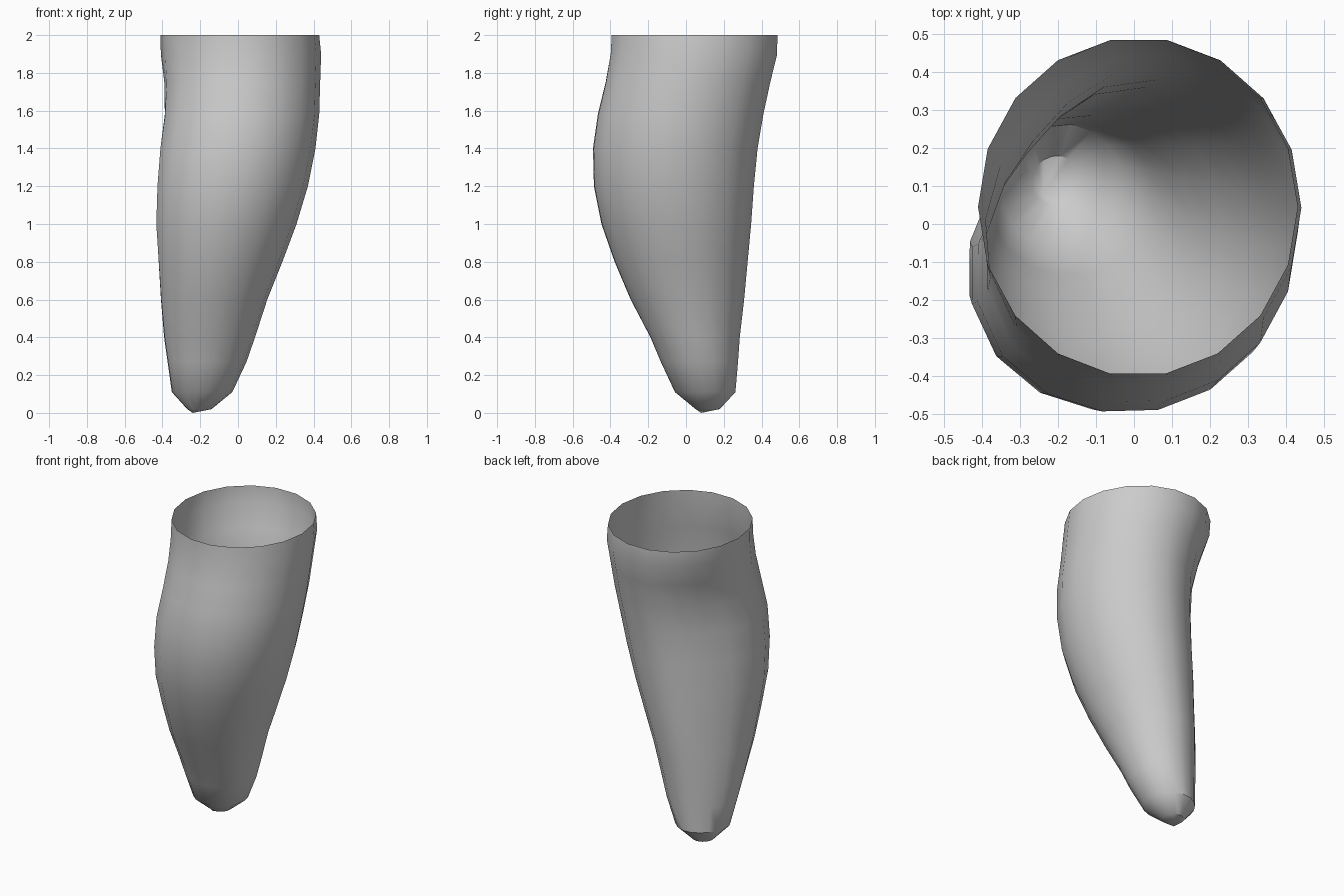
import bpy
import bmesh
import math

cube = bpy.data.objects.get("Cube")
if cube:
    bpy.data.objects.remove(cube, do_unlink=True)

# Plain grey material
grey = bpy.data.materials.new("light_grey")
grey.use_nodes = True
colour = (0.6, 0.6, 0.6, 1)
grey.diffuse_color = colour
grey.node_tree.nodes["Principled BSDF"].inputs["Base Color"].default_value = colour

# Cross-sections: height, left edge, right edge, front edge, back edge, hollow
SECTIONS = [
    (2.00, -.41, .43, -.40, .49, 0),
    (1.90, -.41, .44, -.405, .49, .01),
    (1.75, -.40, .435, -.43, .455, .08),
    (1.58, -.405, .43, -.47, .42, .14),
    (1.40, -.43, .41, -.495, .39, .16),
    (1.20, -.445, .37, -.49, .37, .16),
    (1.00, -.45, .31, -.45, .355, .16),
    (.80, -.435, .235, -.38, .335, .15),
    (.60, -.42, .155, -.295, .315, .14),
    (.40, -.40, .09, -.19, .29, .12),
    (.27, -.38, .045, -.135, .28, .11),
    (.11, -.355, -.03, -.06, .265, .10),
    (.02, -.27, -.14, .05, .18, .05),
]
SIDES = 18


def add_ring(bm, z, x0, x1, y0, y1, hollow):
    """Oval ring, pressed in at the back corner and fuller at the front corner."""
    cx, cy = (x0 + x1) / 2, (y0 + y1) / 2
    ring = []
    for i in range(SIDES):
        a = math.tau * i / SIDES
        dent = max(0, math.cos(a - math.radians(140))) ** 4
        swell = max(0, math.cos(a - math.radians(222))) ** 6
        r = 1 - hollow * dent + 0.25 * hollow * swell
        ring.append(bm.verts.new((cx + r * math.cos(a) * (x1 - x0) / 2,
                                  cy + r * math.sin(a) * (y1 - y0) / 2, z)))
    return ring


# Open-topped tapering shell
bm = bmesh.new()
rings = [add_ring(bm, *s) for s in SECTIONS]
for upper, lower in zip(rings, rings[1:]):
    for i in range(SIDES):
        j = (i + 1) % SIDES
        bm.faces.new((upper[i], lower[i], lower[j], upper[j]))

# Closed blunt tip
tip = bm.verts.new((-.24, .08, 0))
for i in range(SIDES):
    bm.faces.new((rings[-1][i], tip, rings[-1][(i + 1) % SIDES]))

mesh = bpy.data.meshes.new("tapered_shell")
bm.to_mesh(mesh)
bm.free()
mesh.materials.append(grey)
shell = bpy.data.objects.new("tapered_shell", mesh)
bpy.context.collection.objects.link(shell)

# Smooth sides with a crisp tip
bpy.ops.object.select_all(action='DESELECT')
shell.select_set(True)
bpy.context.view_layer.objects.active = shell
bpy.ops.object.shade_smooth_by_angle(angle=math.radians(35))
